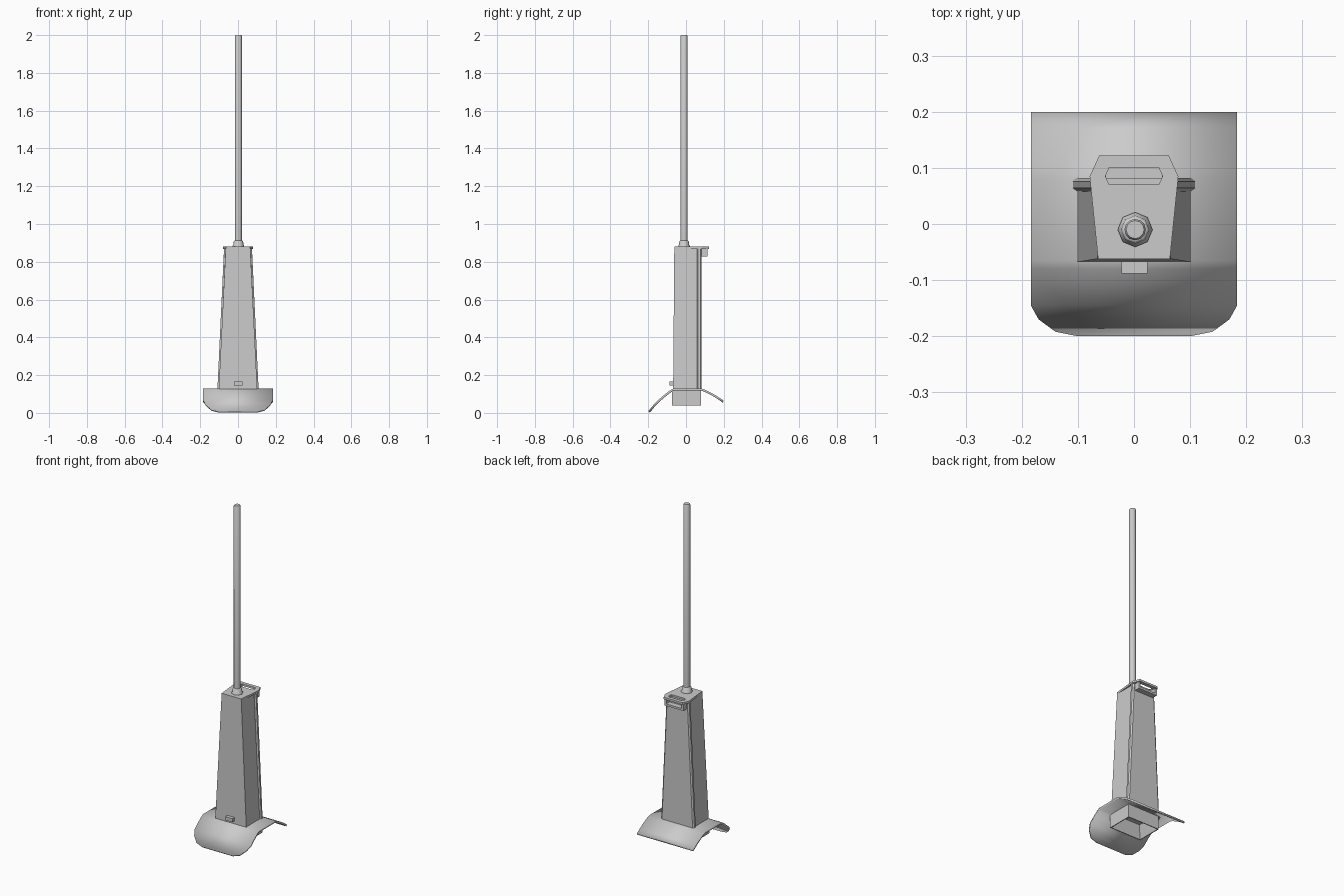
import bpy, bmesh
from math import cos, sin, pi

if "Cube" in bpy.data.objects:
    bpy.data.objects.remove(bpy.data.objects["Cube"])


def make(name, verts, faces, smooth=False):
    me = bpy.data.meshes.new(name)
    me.from_pydata(verts, [], faces)
    bm = bmesh.new()
    bm.from_mesh(me)
    bmesh.ops.recalc_face_normals(bm, faces=bm.faces)
    bm.to_mesh(me)
    bm.free()
    ob = bpy.data.objects.new(name, me)
    bpy.context.collection.objects.link(ob)
    if smooth:
        bpy.ops.object.select_all(action='DESELECT')
        ob.select_set(True)
        bpy.context.view_layer.objects.active = ob
        bpy.ops.object.shade_smooth_by_angle(angle=0.9)
    return ob


def loft(name, rings, smooth=False):
    """Join equal-length rings of points and cap both ends."""
    n = len(rings[0])
    faces = [(r * n + i, r * n + (i + 1) % n, (r + 1) * n + (i + 1) % n, (r + 1) * n + i)
             for r in range(len(rings) - 1) for i in range(n)]
    faces += [tuple(range(n))[::-1], tuple(range((len(rings) - 1) * n, len(rings) * n))]
    return make(name, [p for r in rings for p in r], faces, smooth)


def mirrored(half, z):
    """Closed outline at height z from its right half, listed front to back."""
    return [(x, y, z) for x, y in half] + [(-x, y, z) for x, y in reversed(half)]


def rect(hx, y0, y1, z):
    return mirrored([(hx, y0), (hx, y1)], z)


def box(name, x0, x1, y0, y1, z0, z1):
    return loft(name, [[(x0, y0, z), (x1, y0, z), (x1, y1, z), (x0, y1, z)] for z in (z0, z1)])


def turned(name, profile, sides, y):
    return loft(name, [[(0.002 + r * cos(2 * pi * i / sides), y + r * sin(2 * pi * i / sides), z)
                        for i in range(sides)] for r, z in profile], True)


def cut(target, cutter):
    mod = target.modifiers.new("cut", 'BOOLEAN')
    mod.operation = 'DIFFERENCE'
    mod.solver = 'EXACT'
    mod.object = cutter
    cutter.hide_render = True
    cutter.hide_set(True)


# Tapered housing
loft("housing", [rect(0.102, -0.068, 0.07, 0.125), rect(0.065, -0.062, 0.07, 0.87)])


# Back panel, slightly wider than the housing, with bevelled side edges
def panel_ring(hx, z):
    return mirrored([(hx - 0.008, 0.058), (hx, 0.064), (hx, 0.076), (hx - 0.008, 0.082)], z)


loft("back_panel", [panel_ring(0.109, 0.125), panel_ring(0.074, 0.87)])

# Open socket under the foot plate
def socket_ring(inset, z):
    return rect(0.104 - inset, -0.073 + inset, 0.08 - inset, z)


loft("lower_socket", [socket_ring(0.03, 0.11), socket_ring(0.005, 0.04),
                      socket_ring(0, 0.04), socket_ring(0, 0.124)])

# Curved foot plate: rows of (y, half width, height)
rows = [(-0.2, 0.1, 0.009), (-0.192, 0.14, 0.018), (-0.17, 0.17, 0.045), (-0.145, 0.184, 0.07),
        (-0.105, 0.184, 0.104), (-0.08, 0.184, 0.122), (-0.065, 0.184, 0.129), (0.08, 0.184, 0.129),
        (0.1, 0.184, 0.123), (0.14, 0.184, 0.103), (0.17, 0.184, 0.085), (0.2, 0.184, 0.064)]
verts = [(s * w, y, z) for y, w, z in rows for s in (-1, 1)]
plate = make("foot_plate", verts,
             [(2 * i, 2 * i + 1, 2 * i + 3, 2 * i + 2) for i in range(len(rows) - 1)], True)
if plate.data.polygons[0].normal.z < 0:
    plate.data.flip_normals()
solid = plate.modifiers.new("thickness", 'SOLIDIFY')
solid.thickness = 0.011
solid.offset = -1

# Small front tab
box("front_tab", -0.022, 0.024, -0.088, -0.06, 0.145, 0.166)

# Top plate with a slot
outline = [(0.064, -0.062), (0.079, 0.085), (0.062, 0.122)]
top = loft("top_plate", [mirrored(outline, z) for z in (0.868, 0.88)])
slot = [(0.044, 0.07), (0.051, 0.085), (0.044, 0.101)]
cut(top, loft("slot_cutter", [mirrored(slot, z) for z in (0.85, 0.9)]))

# Rear catch: a loop below the overhang of the top plate
for side in (-1, 1):
    xs = sorted((side * 0.05, side * 0.062))
    box("catch_side", xs[0], xs[1], 0.078, 0.114, 0.828, 0.87)
box("catch_bar", -0.062, 0.062, 0.078, 0.114, 0.828, 0.84)

# Collar and pole
turned("collar", [(0.031, 0.878), (0.031, 0.885), (0.027, 0.89), (0.025, 0.908), (0.021, 0.912)], 8, -0.01)
turned("pole", [(0.019, 0.9), (0.019, 1.995), (0.016, 2.0)], 12, -0.01)
